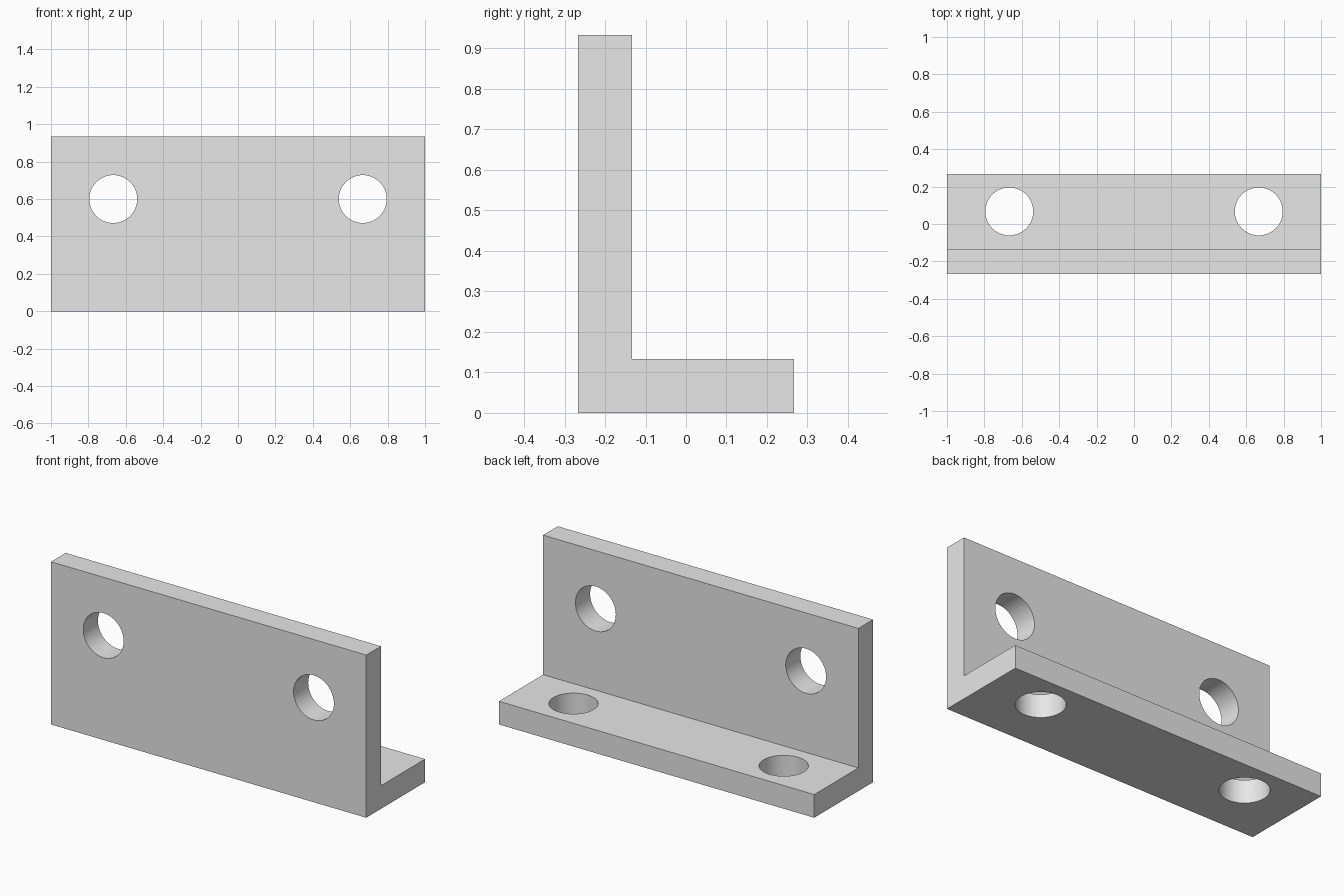
import bpy
import bmesh
import math

# Remove the default cube
cube = bpy.data.objects.get("Cube")
if cube:
    bpy.data.objects.remove(cube, do_unlink=True)

LENGTH, HEIGHT, DEPTH, THICK = 2.0, 0.933, 0.533, 0.133
HOLE_X, HOLE_R = 0.667, 0.128

# Plain grey metal
grey = bpy.data.materials.new("plain_grey")
grey.use_nodes = True
colour = (0.8, 0.8, 0.8, 1.0)
grey.diffuse_color = colour
grey.node_tree.nodes["Principled BSDF"].inputs["Base Color"].default_value = colour

# L-shaped profile extruded along x
front, back = -DEPTH / 2, DEPTH / 2
profile = [(front, 0), (back, 0), (back, THICK), (front + THICK, THICK),
           (front + THICK, HEIGHT), (front, HEIGHT)]
bm = bmesh.new()
face = bm.faces.new([bm.verts.new((-LENGTH / 2, y, z)) for y, z in profile])
swept = bmesh.ops.extrude_face_region(bm, geom=[face])
verts = [v for v in swept["geom"] if isinstance(v, bmesh.types.BMVert)]
bmesh.ops.translate(bm, verts=verts, vec=(LENGTH, 0, 0))
bmesh.ops.recalc_face_normals(bm, faces=bm.faces)
mesh = bpy.data.meshes.new("angle_bracket")
bm.to_mesh(mesh)
bm.free()
bracket = bpy.data.objects.new("angle_bracket", mesh)
bpy.context.collection.objects.link(bracket)
mesh.materials.append(grey)


def drill(name, location, tilt):
    """Cut a round through hole with a helper cylinder."""
    bpy.ops.mesh.primitive_cylinder_add(vertices=64, radius=HOLE_R, depth=THICK * 2,
                                        location=location, rotation=(tilt, 0, 0))
    cutter = bpy.context.object
    cutter.name = name
    cutter.data.materials.append(grey)
    cut = bracket.modifiers.new(name, "BOOLEAN")
    cut.operation = "DIFFERENCE"
    cut.solver = "EXACT"
    cut.object = cutter
    bpy.ops.object.select_all(action="DESELECT")
    bracket.select_set(True)
    bpy.context.view_layer.objects.active = bracket
    bpy.ops.object.modifier_apply(modifier=name)
    bpy.data.objects.remove(cutter, do_unlink=True)


# Two holes in the upright plate and two in the foot
for side, x in (("left", HOLE_X), ("right", -HOLE_X)):
    drill("upright_hole_" + side, (x, front + THICK / 2, 0.6), math.pi / 2)
    drill("foot_hole_" + side, (x, 0.067, THICK / 2), 0)

# Round hole walls, crisp edges
bpy.ops.object.shade_smooth_by_angle(angle=math.radians(30))
